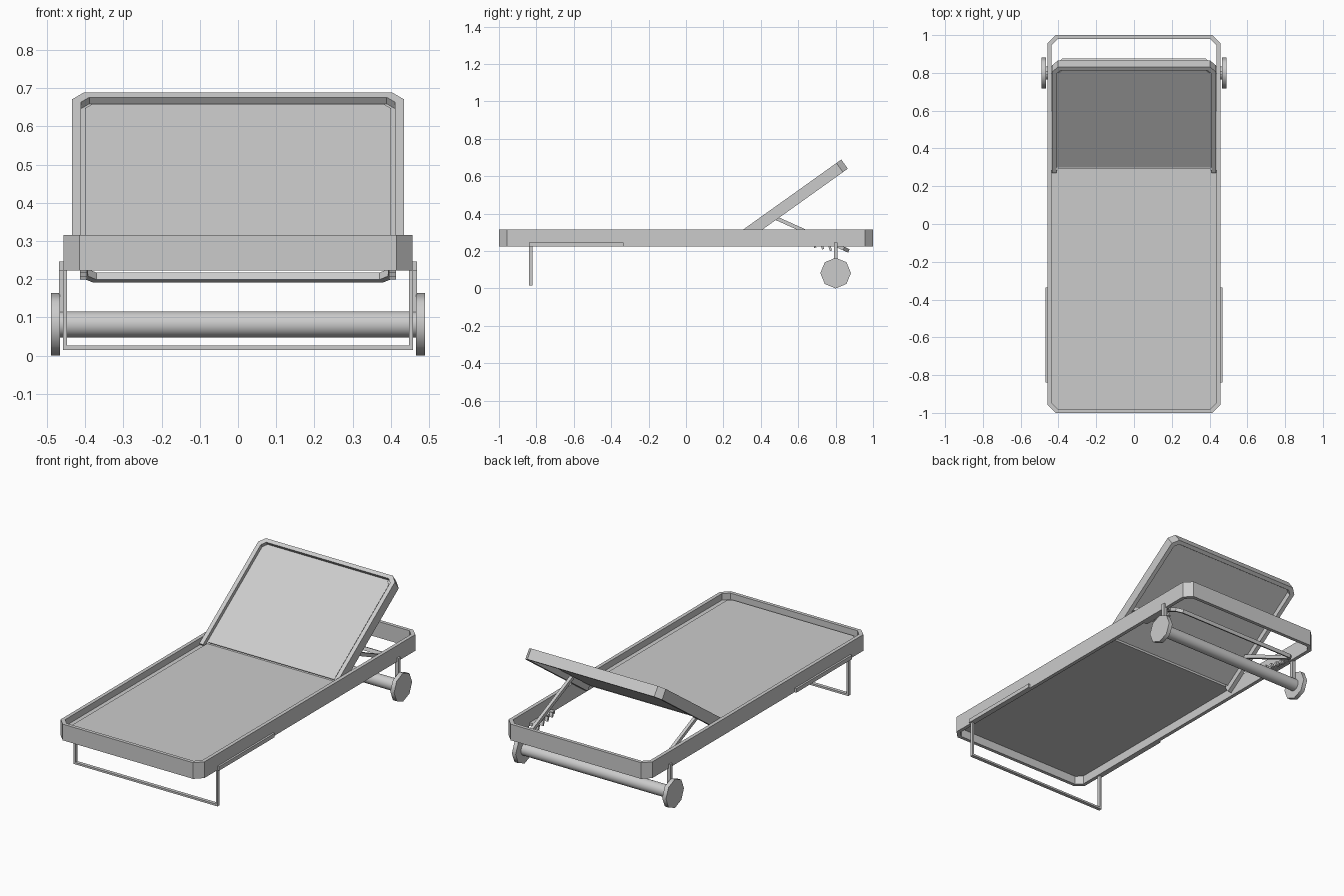
import bpy, bmesh, math

if "Cube" in bpy.data.objects:
    bpy.data.objects.remove(bpy.data.objects["Cube"])


def obj_from_bm(bm, name, loc=(0, 0, 0), rot_x=0.0):
    bmesh.ops.recalc_face_normals(bm, faces=bm.faces)
    me = bpy.data.meshes.new(name)
    bm.to_mesh(me)
    bm.free()
    ob = bpy.data.objects.new(name, me)
    bpy.context.collection.objects.link(ob)
    ob.location = loc
    ob.rotation_euler = (rot_x, 0, 0)
    return ob


def outline(hx, y0, y1, c0, c1):
    """Rectangle with cut corners, starting and ending at the y0 edge."""
    lo = [(-hx + c0, y0), (-hx, y0 + c0)] if c0 else [(-hx, y0)]
    hi = [(-hx, y1 - c1), (-hx + c1, y1)] if c1 else [(-hx, y1)]
    left = lo + hi
    return left + [(-x, y) for x, y in reversed(left)]


def band(name, outer, inner, z0, z1, closed=True, **kw):
    """Flat bar of rectangular section between two matching outlines."""
    bm = bmesh.new()
    secs = [[bm.verts.new((*p, z)) for p, z in ((o, z0), (o, z1), (i, z1), (i, z0))]
            for o, i in zip(outer, inner)]
    n = len(secs)
    for k in range(n if closed else n - 1):
        a, b = secs[k], secs[(k + 1) % n]
        for j in range(4):
            m = (j + 1) % 4
            bm.faces.new((a[j], a[m], b[m], b[j]))
    if not closed:
        bm.faces.new(secs[0])
        bm.faces.new(secs[-1])
    return obj_from_bm(bm, name, **kw)


def slab(name, pts, z0, z1, **kw):
    bm = bmesh.new()
    face = bm.faces.new([bm.verts.new((*p, z0)) for p in pts])
    ext = bmesh.ops.extrude_face_region(bm, geom=[face])["geom"]
    bmesh.ops.translate(bm, vec=(0, 0, z1 - z0),
                        verts=[v for v in ext if isinstance(v, bmesh.types.BMVert)])
    return obj_from_bm(bm, name, **kw)


def box(name, x, y, z, rot_x=0.0):
    bm = bmesh.new()
    bmesh.ops.create_cube(bm, size=1)
    bmesh.ops.scale(bm, vec=(x[1] - x[0], y[1] - y[0], z[1] - z[0]), verts=bm.verts)
    return obj_from_bm(bm, name, (sum(x) / 2, sum(y) / 2, sum(z) / 2), rot_x)


def cylinder(name, r, x0, x1, y, z, sides, smooth):
    bpy.ops.mesh.primitive_cylinder_add(vertices=sides, radius=r, depth=x1 - x0,
                                        location=((x0 + x1) / 2, y, z),
                                        rotation=(0, math.pi / 2, 0))
    ob = bpy.context.object
    ob.name = name
    bpy.ops.object.shade_smooth_by_angle(angle=math.radians(smooth))
    return ob


# main bed frame
band("bed_frame", outline(0.457, -1, 1, 0.042, 0.042),
     outline(0.436, -0.98, 0.98, 0.032, 0.032), 0.223, 0.316)

# seat: thin tray with the sling on it
slab("seat_tray", outline(0.438, -0.982, 0.285, 0.032, 0), 0.272, 0.279)
slab("seat_sling", outline(0.405, -0.97, 0.297, 0.02, 0), 0.270, 0.286)

# reclined backrest: open U frame and sling
tilt = math.radians(35.5)
hinge = dict(loc=(0, 0.2875, 0.265), rot_x=tilt)
band("backrest_frame", outline(0.435, 0, 0.688, 0, 0.032),
     outline(0.411, 0, 0.666, 0, 0.022), -0.03, 0.03, closed=False, **hinge)
slab("backrest_tray", outline(0.413, 0.02, 0.668, 0, 0.022), 0.002, 0.009, **hinge)
slab("backrest_sling", outline(0.40, 0.028, 0.656, 0, 0.018), 0.0, 0.015, **hinge)

# folding prop under the backrest
band("backrest_prop", outline(0.41, 0, 0.445, 0, 0.03),
     outline(0.392, 0, 0.427, 0, 0.022), -0.01, 0.01, closed=False,
     loc=(0, 0.465, 0.383), rot_x=math.radians(-24.2))

# front leg loop
leg_out = outline(0.458, -0.226, -0.015, 0, 0)
leg_in = outline(0.447, -0.226, -0.026, 0, 0)
band("front_leg", [(x, -y) for x, y in leg_out], [(x, -y) for x, y in leg_in],
     -0.01, 0.01, closed=False, loc=(0, -0.83, 0), rot_x=math.pi / 2)

# mirrored side parts
for s, side in ((-1, "left"), (1, "right")):
    def span(a, b):
        return tuple(sorted((s * a, s * b)))
    box(f"front_leg_bracket_{side}", span(0.447, 0.468), (-0.84, -0.335), (0.223, 0.246))
    box(f"wheel_strut_{side}", span(0.447, 0.468), (0.79, 0.81), (0.10, 0.246))
    cylinder(f"wheel_{side}", 0.082, *span(0.466, 0.49), 0.80, 0.082, 8, 50)
    # notched rack for the prop, sloping down to the rear
    box(f"rack_{side}", span(0.412, 0.437), (0.60, 0.80), (0.226, 0.242))
    for k in range(4):
        y, z = 0.645 + 0.042 * k, 0.238 - 0.008 * k
        box(f"rack_tooth_{side}_{k + 1}", span(0.395, 0.414), (y - 0.006, y + 0.006),
            (z - 0.013, z + 0.013), math.radians(20))

# axle tube
cylinder("axle", 0.034, -0.466, 0.466, 0.80, 0.082, 32, 30)
